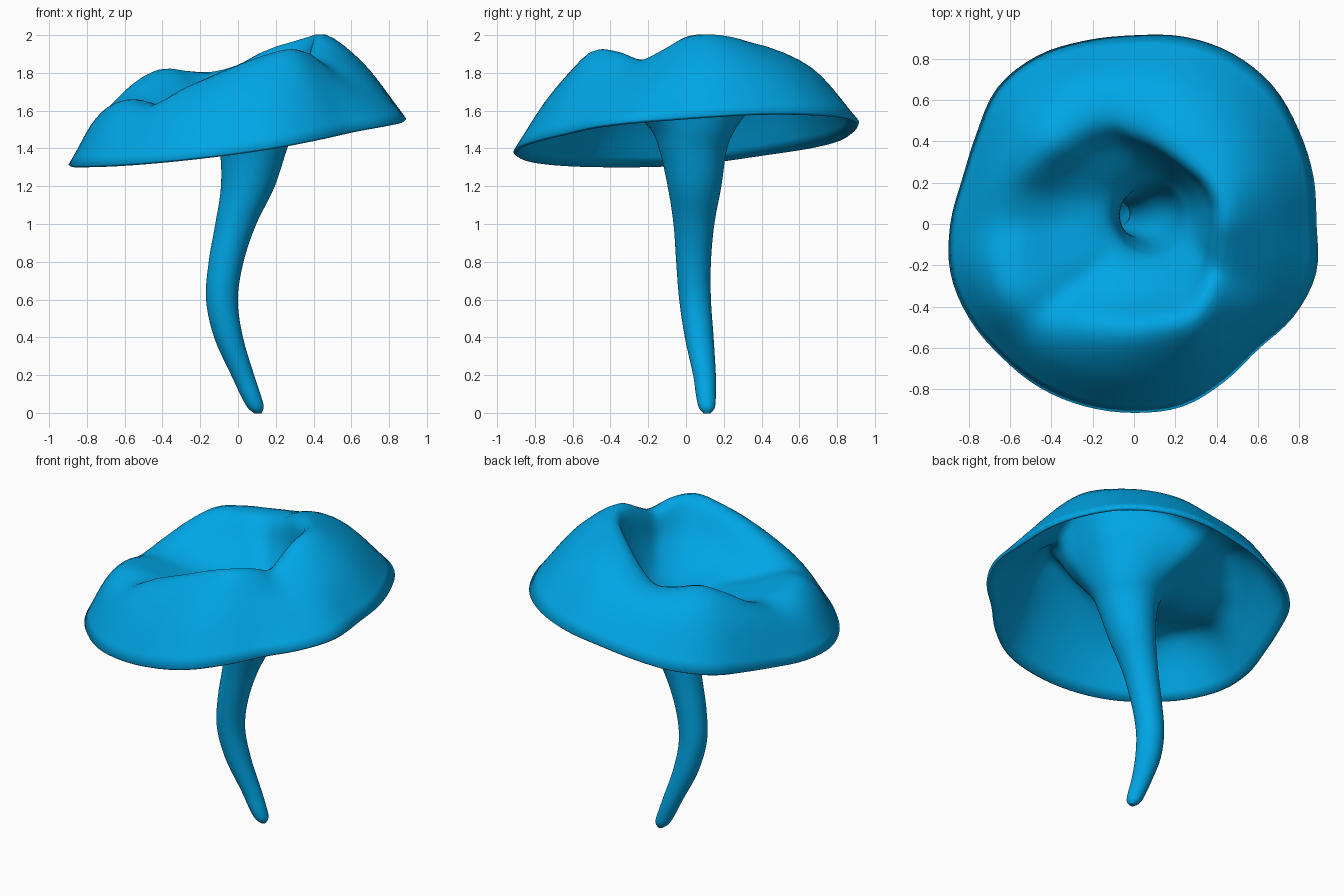
import bpy, math
from mathutils import Vector

if "Cube" in bpy.data.objects:
    bpy.data.objects.remove(bpy.data.objects["Cube"])

N = 96    # points around each ring
SUB = 5   # steps between control rings


def spline(a, b, c, d, t):
    """Catmull-Rom for numbers or vectors."""
    return (b * 2 + (c - a) * t + (a * 2 - b * 5 + c * 4 - d) * t * t
            + (b * 3 - a - c * 3 + d) * t ** 3) * 0.5


def around(values, ang):
    """Smooth periodic lookup of values spaced evenly around the circle."""
    n = len(values)
    f = ang / math.tau * n
    i = int(f)
    return spline(*[values[(i + k) % n] for k in (-1, 0, 1, 2)], f - i)


# Stem and throat rings: x, y, z, radius
stem = [(.105, .112, .005, .012), (.092, .11, .035, .034), (.065, .105, .1, .043),
        (.025, .098, .2, .05), (-.05, .07, .4, .066), (-.085, .048, .6, .074),
        (-.063, .04, .8, .082), (-.012, .042, 1.0, .098), (.052, .045, 1.2, .132),
        (.08, .037, 1.4, .17), (.07, .035, 1.52, .225)]

# Cap crest and rim, evenly spaced around from +x
crest_r = [.43, .44, .43, .41, .41, .43, .46, .52, .54, .55, .57, .59,
           .57, .62, .64, .60, .55, .52, .51, .51, .53, .50, .46, .43]
crest_z = [1.98, 1.995, 1.98, 1.955, 1.93, 1.89, 1.825, 1.79, 1.80, 1.81, 1.75, 1.66,
           1.61, 1.635, 1.65, 1.625, 1.71, 1.775, 1.83, 1.88, 1.915, 1.90, 1.86, 1.915]
rim_r = [.875, .89, .91, .94, .945, .93, .905, .91, .93, .925, .87, .85,
         .88, .91, .91, .90, .905, .905, .905, .905, .87, .845, .885, .905]
rim_z = [1.56, 1.585, 1.57, 1.52, 1.44, 1.37, 1.315, 1.305, 1.325, 1.375, 1.45, 1.52]

# One profile per angle: up the stem, over the crest, down to the rim
columns = []
for j in range(N):
    a = math.tau * j / N
    d = Vector((math.cos(a), math.sin(a), 0))
    pts = [Vector((x, y, z)) + d * r for x, y, z, r in stem]
    crest = d * around(crest_r, a) + Vector((0, 0, around(crest_z, a)))
    rim = d * around(rim_r, a) + Vector((0, 0, around(rim_z, a)))
    bulge = .068 - .022 * math.cos(a) + .04 * max(0, math.cos(a - 1.15))
    pts.append(pts[-1].lerp(crest, .52))
    pts.append(crest)
    pts.append(crest.lerp(rim, .5) + Vector((0, 0, bulge)))
    pts.append(rim)
    ext = [pts[0] * 2 - pts[1]] + pts + [rim * 2 - pts[-2]]
    col = [spline(*ext[i:i + 4], k / SUB)
           for i in range(len(pts) - 1) for k in range(SUB)]
    columns.append(col + [rim])

rows = len(columns[0])
verts = [columns[j][i] for i in range(rows) for j in range(N)]
faces = [(i * N + j, i * N + (j + 1) % N, (i + 1) * N + (j + 1) % N, (i + 1) * N + j)
         for i in range(rows - 1) for j in range(N)]
faces.append(tuple(reversed(range(N))))

mesh = bpy.data.meshes.new("mushroom")
mesh.from_pydata(verts, [], faces)
obj = bpy.data.objects.new("mushroom", mesh)
bpy.context.collection.objects.link(obj)

# Thin flesh with a visible edge at the rim
solid = obj.modifiers.new("thickness", 'SOLIDIFY')
solid.thickness = 0.02
solid.offset = 0

mat = bpy.data.materials.new("blue")
mat.diffuse_color = (0.0, 0.38, 0.79, 1)
mat.use_nodes = True
mat.node_tree.nodes["Principled BSDF"].inputs["Base Color"].default_value = mat.diffuse_color
mesh.materials.append(mat)

bpy.context.view_layer.objects.active = obj
obj.select_set(True)
bpy.ops.object.shade_smooth_by_angle(angle=math.radians(60))
